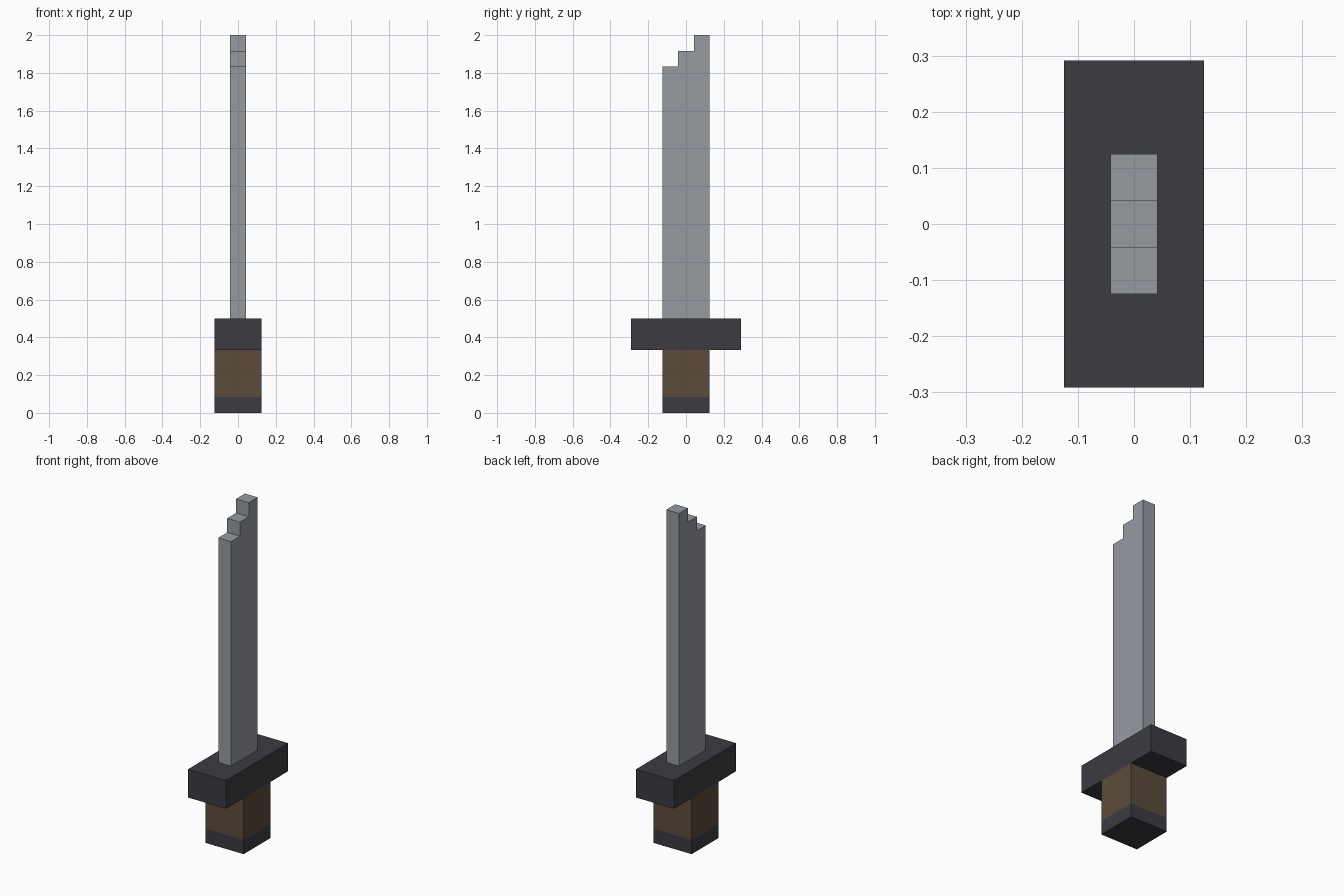
import bpy
import bmesh

cube = bpy.data.objects.get("Cube")
if cube:
    bpy.data.objects.remove(cube, do_unlink=True)

U = 2 / 24  # one block of the design grid


def material(name, color):
    mat = bpy.data.materials.new(name)
    mat.use_nodes = True
    mat.diffuse_color = (*color, 1)
    mat.node_tree.nodes["Principled BSDF"].inputs["Base Color"].default_value = (*color, 1)
    return mat


def extruded(name, profile, width, mat):
    """Extrude a side profile of (y, z) block positions across x, centred."""
    bm = bmesh.new()
    face = bm.faces.new([bm.verts.new((-width * U / 2, y * U, z * U)) for y, z in profile])
    sweep = bmesh.ops.extrude_face_region(bm, geom=[face])["geom"]
    moved = [v for v in sweep if isinstance(v, bmesh.types.BMVert)]
    bmesh.ops.translate(bm, verts=moved, vec=(width * U, 0, 0))
    bmesh.ops.recalc_face_normals(bm, faces=bm.faces)
    mesh = bpy.data.meshes.new(name)
    bm.to_mesh(mesh)
    bm.free()
    mesh.materials.append(mat)
    obj = bpy.data.objects.new(name, mesh)
    bpy.context.collection.objects.link(obj)
    return obj


def block(name, width, depth, bottom, top, mat):
    d = depth / 2
    return extruded(name, [(-d, bottom), (d, bottom), (d, top), (-d, top)], width, mat)


steel = material("steel grey", (0.305, 0.325, 0.355))
iron = material("dark iron", (0.045, 0.043, 0.053))
leather = material("brown leather", (0.105, 0.070, 0.043))

# Handle, from the bottom up
block("pommel", 3, 3, 0, 1, iron)
block("grip", 3, 3, 1, 4, leather)
block("guard", 3, 7, 4, 6, iron)

# Blade with a stepped tip rising toward the back
profile = [(1.5, 6), (-1.5, 6)]
for step in range(3):
    y = step - 1.5
    profile += [(y, 22 + step), (y + 1, 22 + step)]
extruded("blade", profile, 1, steel)
